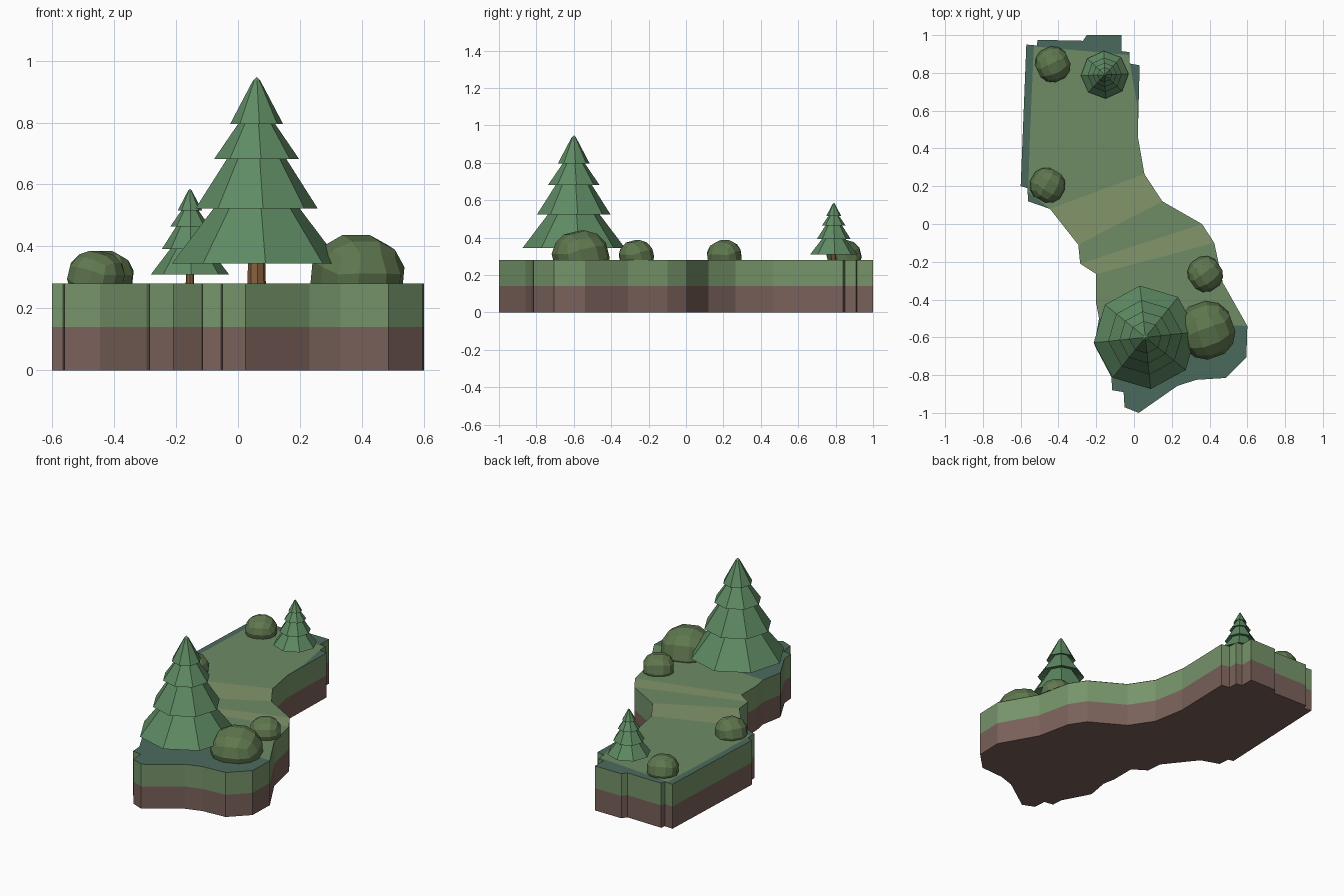
import bpy, bmesh
from math import sin, cos, pi, radians
from mathutils import Vector, Matrix

if "Cube" in bpy.data.objects:
    bpy.data.objects.remove(bpy.data.objects["Cube"])


def mat(name, hexcol):
    """Flat material from an sRGB hex colour."""
    m = bpy.data.materials.new(name)
    rgb = [int(hexcol[i:i + 2], 16) / 255 for i in (0, 2, 4)]
    m.diffuse_color = [((c + 0.055) / 1.055) ** 2.4 for c in rgb] + [1]
    m.use_nodes = True
    m.node_tree.nodes["Principled BSDF"].inputs["Base Color"].default_value = m.diffuse_color
    return m


DIRT = mat("dirt", "7a615a")
GRASS = mat("grass", "76946a")
LAWN = mat("lawn", "6f8b65")
SHORE = mat("shore", "4b6a5d")
PATH = mat("path", "82956a")
PINE = mat("pine", "5f8b63")
BARK = mat("bark", "85603f")
BUSH = mat("bush", "5f774e")


def finish(bm, name, *mats):
    bmesh.ops.recalc_face_normals(bm, faces=bm.faces)
    me = bpy.data.meshes.new(name)
    bm.to_mesh(me)
    bm.free()
    for m in mats:
        me.materials.append(m)
    ob = bpy.data.objects.new(name, me)
    bpy.context.collection.objects.link(ob)
    return ob


# Island outline seen from above
OUTLINE = [
    (-.57, .95), (-.515, .945), (-.51, .975), (-.27, .97), (-.25, 1), (-.065, 1),
    (-.065, .915), (-.025, .91), (-.025, .85), (.03, .84), (.02, .465),
    (.055, .265), (.15, .12), (.36, 0), (.425, -.10), (.47, -.31),
    (.60, -.54), (.595, -.705), (.485, -.815), (.33, -.825), (.23, -.857),
    (.025, -1), (-.05, -.97), (-.055, -.89), (-.115, -.88), (-.12, -.81),
    (-.21, -.64), (-.185, -.50), (-.20, -.42), (-.20, -.265), (-.285, -.21),
    (-.295, -.11), (-.445, .08), (-.56, .12), (-.565, .19), (-.60, .20)]


def slab(name, z0, z1, side, top):
    bm = bmesh.new()
    low = [bm.verts.new((x, y, z0)) for x, y in OUTLINE]
    high = [bm.verts.new((x, y, z1)) for x, y in OUTLINE]
    n = len(low)
    for i in range(n):
        j = (i + 1) % n
        bm.faces.new((low[i], low[j], high[j], high[i]))
    bm.faces.new(low)
    bm.faces.new(high).material_index = 1
    finish(bm, name, side, top)


slab("dirt_layer", 0, .14, DIRT, DIRT)
slab("grass_layer", .14, .28, GRASS, SHORE)

# Lawn ribbon across the top, with lighter path bands
ROWS = [((-.53, .94), (-.03, .895)), ((-.55, .50), (.015, .64)),
        ((-.56, .17), (.02, .465)), ((-.445, .08), (.055, .265)),
        ((-.295, -.11), (.15, .12)), ((-.285, -.21), (.36, 0)),
        ((-.20, -.265), (.425, -.10)), ((-.20, -.40), (.47, -.31)),
        ((-.185, -.50), (.60, -.54))]
bm = bmesh.new()
rows = [[bm.verts.new((x, y, .2815)) for x, y in r] for r in ROWS]
for i, (a, b) in enumerate(zip(rows, rows[1:])):
    bm.faces.new((a[0], b[0], b[1], a[1])).material_index = int(i in (3, 5))
finish(bm, "lawn_ribbon", LAWN, PATH)


def lathe(name, profile, sides, turn, loc, scale, m):
    """Revolve (radius, z) pairs about z; zero radius closes to a point."""
    bm = bmesh.new()
    rings = []
    for r, z in profile:
        if r == 0:
            rings.append([bm.verts.new((0, 0, z))] * sides)
        else:
            rings.append([bm.verts.new((r * cos(a), r * sin(a), z)) for a in
                          (turn + 2 * pi * k / sides for k in range(sides))])
    for a, b in zip(rings, rings[1:]):
        for k in range(sides):
            j = (k + 1) % sides
            quad = dict.fromkeys((a[k], a[j], b[j], b[k]))
            bm.faces.new(list(quad))
    ob = finish(bm, name, m)
    ob.location = loc
    ob.scale = (scale,) * 3


# Pine trees: tiered foliage with hollowed undersides, on a short trunk
FOLIAGE = [(0, .667), (.012, .655), (.036, .61), (.086, .515), (.05, .53),
           (.138, .402), (.085, .42), (.198, .243), (.125, .262),
           (.275, .065), (.15, .085), (0, .09)]
TRUNK = [(0, 0), (.03, 0), (.027, .10), (0, .10)]


def pine(name, x, y, scale, turn):
    lathe(name + "_foliage", FOLIAGE, 8, turn, (x, y, .28), scale, PINE)
    lathe(name + "_trunk", TRUNK, 8, turn, (x, y, .279), scale, BARK)


pine("large_pine", .06, -.60, 1, radians(6))
pine("small_pine", -.155, .79, .459, radians(2))


def bush(name, x, y, zc, r, h, turn):
    """Faceted cube-sphere, tilted and cut flat at the ground."""
    bm = bmesh.new()
    bmesh.ops.create_cube(bm, size=2)
    bmesh.ops.subdivide_edges(bm, edges=bm.edges[:], cuts=2, use_grid_fill=True)
    rot = Matrix.Rotation(turn, 3, 'Z') @ Matrix.Rotation(radians(14), 3, 'X')
    for v in bm.verts:
        p = rot @ Vector(v.co).normalized()
        v.co = (x + p.x * r, y + p.y * r, zc + p.z * h)
    cut = bmesh.ops.bisect_plane(
        bm, geom=bm.verts[:] + bm.edges[:] + bm.faces[:],
        plane_co=(0, 0, .279), plane_no=(0, 0, 1), clear_inner=True)
    edges = [e for e in cut["geom_cut"] if isinstance(e, bmesh.types.BMEdge)]
    bmesh.ops.holes_fill(bm, edges=edges)
    finish(bm, name, BUSH)


bush("large_bush", .385, -.563, .302, .156, .142, radians(20))
for i, (x, y, t) in enumerate([(-.43, .845, 25), (-.458, .205, 60), (.377, -.265, 35)]):
    bush(f"small_bush_{i + 1}", x, y, .302, .096, .088, radians(t))
